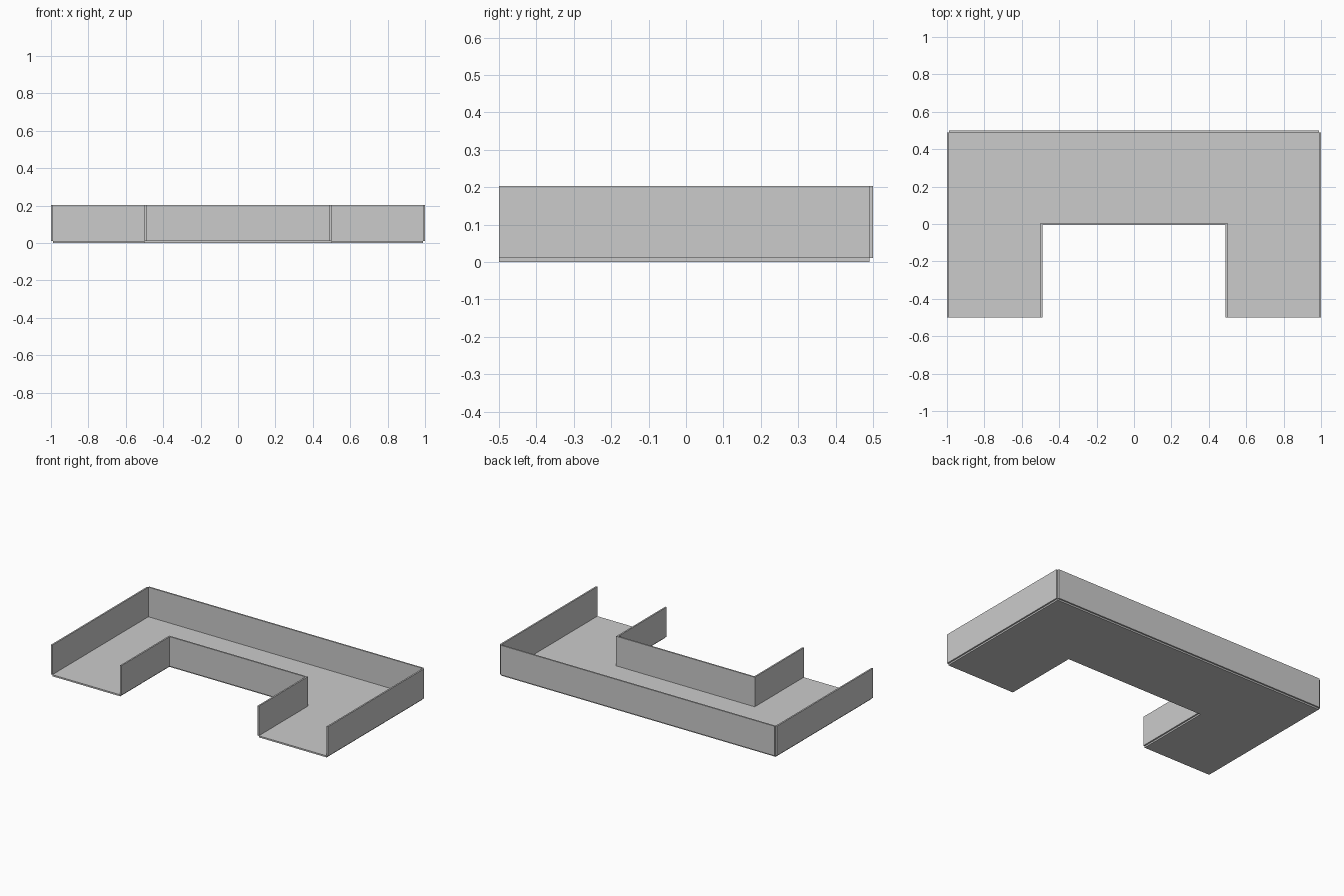
import bpy, bmesh

if "Cube" in bpy.data.objects:
    bpy.data.objects.remove(bpy.data.objects["Cube"])

T = 0.01   # sheet thickness
H = 0.203  # wall height


def prism(name, outline, z0, z1):
    """Extrude a flat outline from z0 to z1."""
    bm = bmesh.new()
    face = bm.faces.new([bm.verts.new((x, y, z0)) for x, y in outline])
    top = bmesh.ops.extrude_face_region(bm, geom=[face])["geom"]
    bmesh.ops.translate(bm, vec=(0, 0, z1 - z0),
                        verts=[v for v in top if isinstance(v, bmesh.types.BMVert)])
    bmesh.ops.recalc_face_normals(bm, faces=bm.faces)
    mesh = bpy.data.meshes.new(name)
    bm.to_mesh(mesh)
    bm.free()
    obj = bpy.data.objects.new(name, mesh)
    bpy.context.collection.objects.link(obj)
    return obj


def rect(x0, x1, y0, y1):
    return [(x0, y0), (x1, y0), (x1, y1), (x0, y1)]


def u_shape(outer_x, outer_y, inner_x, inner_y):
    half = [(outer_x, outer_y), (outer_x, -0.5), (inner_x, -0.5), (inner_x, inner_y)]
    return half + [(-x, y) for x, y in reversed(half)]


# U-shaped floor
prism("floor", u_shape(0.99, 0.49, 0.5, 0.005), 0, T)

# outer walls, sitting just outside the floor edge
prism("back_wall", rect(-0.99, 0.99, 0.49, 0.5), T, H)
for side, s in (("left", -1), ("right", 1)):
    prism(side + "_wall", rect(*sorted((s * 0.99, s)), -0.5, 0.49), T, H)

# wall around the inner cut-out
prism("inner_wall", u_shape(0.5, 0.005, 0.49, -0.005), T, H)
